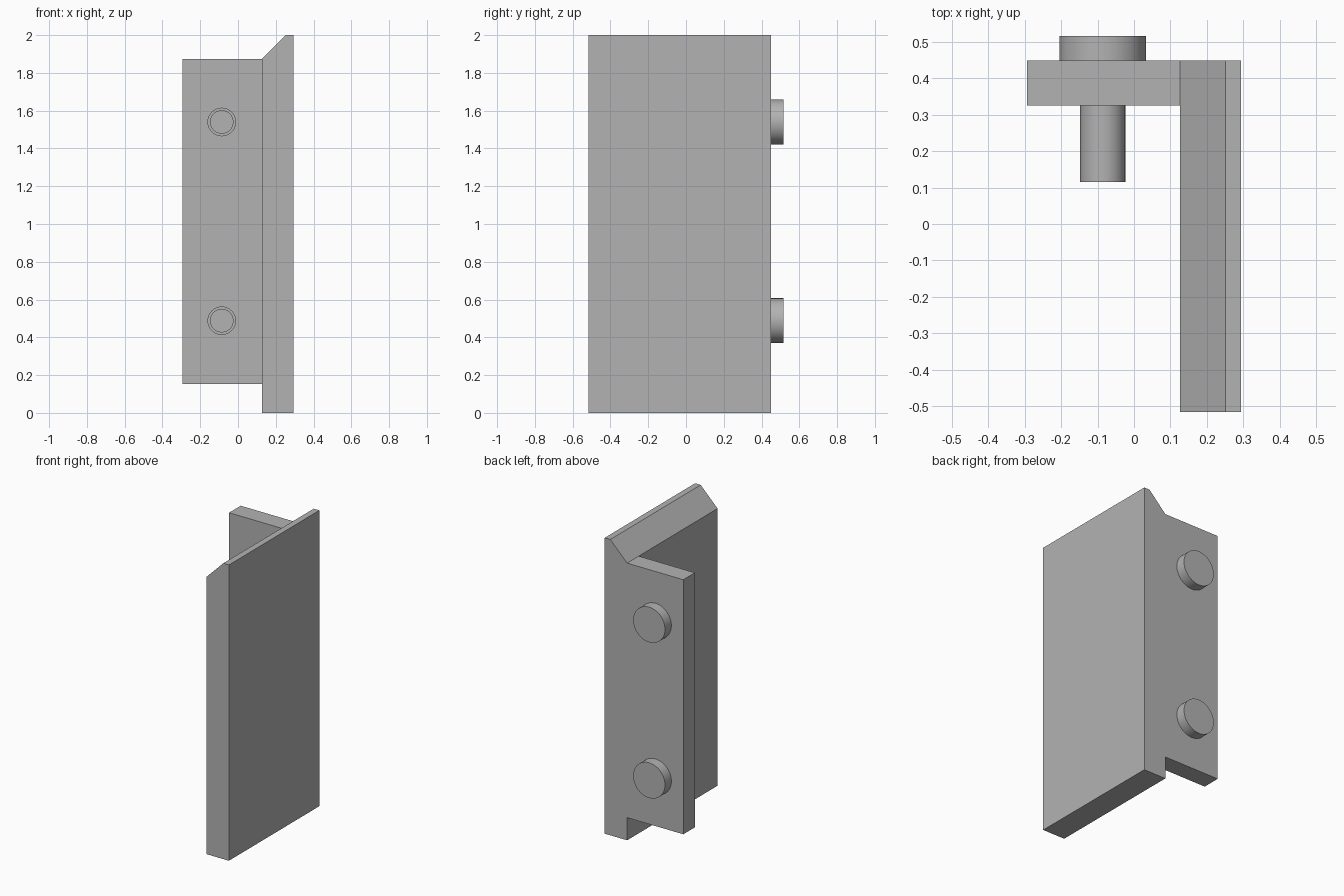
import bpy, bmesh, math

if "Cube" in bpy.data.objects:
    bpy.data.objects.remove(bpy.data.objects["Cube"])

grey = bpy.data.materials.new("plain grey")
grey.diffuse_color = (0.45, 0.45, 0.45, 1)
grey.use_nodes = True
grey.node_tree.nodes["Principled BSDF"].inputs["Base Color"].default_value = grey.diffuse_color

BOLT_X, BOLT_HEIGHTS = -0.086, (0.488, 1.54)
BACK = 0.449


def prism(name, outline, y0, y1):
    """Extrude an x-z outline from y0 to y1."""
    bm = bmesh.new()
    face = bm.faces.new([bm.verts.new((x, y0, z)) for x, z in outline])
    new = bmesh.ops.extrude_face_region(bm, geom=[face])["geom"]
    bmesh.ops.translate(bm, vec=(0, y1 - y0, 0),
                        verts=[v for v in new if isinstance(v, bmesh.types.BMVert)])
    bmesh.ops.recalc_face_normals(bm, faces=bm.faces)
    mesh = bpy.data.meshes.new(name)
    bm.to_mesh(mesh)
    bm.free()
    mesh.materials.append(grey)
    obj = bpy.data.objects.new(name, mesh)
    bpy.context.collection.objects.link(obj)
    return obj


def disc(name, radius, z, y0, y1):
    """Round bar lying along y at the bolt position."""
    n = 64
    ring = [(BOLT_X + radius * math.cos(2 * math.pi * i / n),
             z + radius * math.sin(2 * math.pi * i / n)) for i in range(n)]
    return prism(name, ring, y0, y1)


def activate(obj):
    bpy.ops.object.select_all(action='DESELECT')
    obj.select_set(True)
    bpy.context.view_layer.objects.active = obj


def combine(target, tool, operation):
    """Apply a boolean and remove the tool object."""
    mod = target.modifiers.new(operation, 'BOOLEAN')
    mod.operation, mod.solver, mod.object = operation, 'EXACT', tool
    activate(target)
    bpy.ops.object.modifier_apply(modifier=mod.name)
    bpy.data.objects.remove(tool)


def smooth(obj):
    activate(obj)
    bpy.ops.object.shade_smooth_by_angle(angle=math.radians(30))


# Angle bracket: tall slab with a bevelled top, joined to the mounting flange
bracket = prism("angle_bracket", [(0.126, 0), (0.294, 0), (0.294, 2), (0.252, 2), (0.126, 1.874)],
                -0.517, BACK)
flange = prism("flange", [(-0.294, 0.153), (0.2, 0.153), (0.2, 1.874), (-0.294, 1.874)],
               0.325, BACK)
combine(bracket, flange, 'UNION')

# Clearance holes through the flange
for z in BOLT_HEIGHTS:
    combine(bracket, disc("hole_cutter", 0.073, z, 0.25, 0.6), 'DIFFERENCE')
smooth(bracket)

# Bolts: wide head behind the flange, shank pointing forward
for side, z in zip(("lower", "upper"), BOLT_HEIGHTS):
    bolt = disc(side + "_bolt", 0.119, z, BACK, 0.517)
    combine(bolt, disc("shank", 0.062, z, 0.115, 0.48), 'UNION')
    smooth(bolt)
